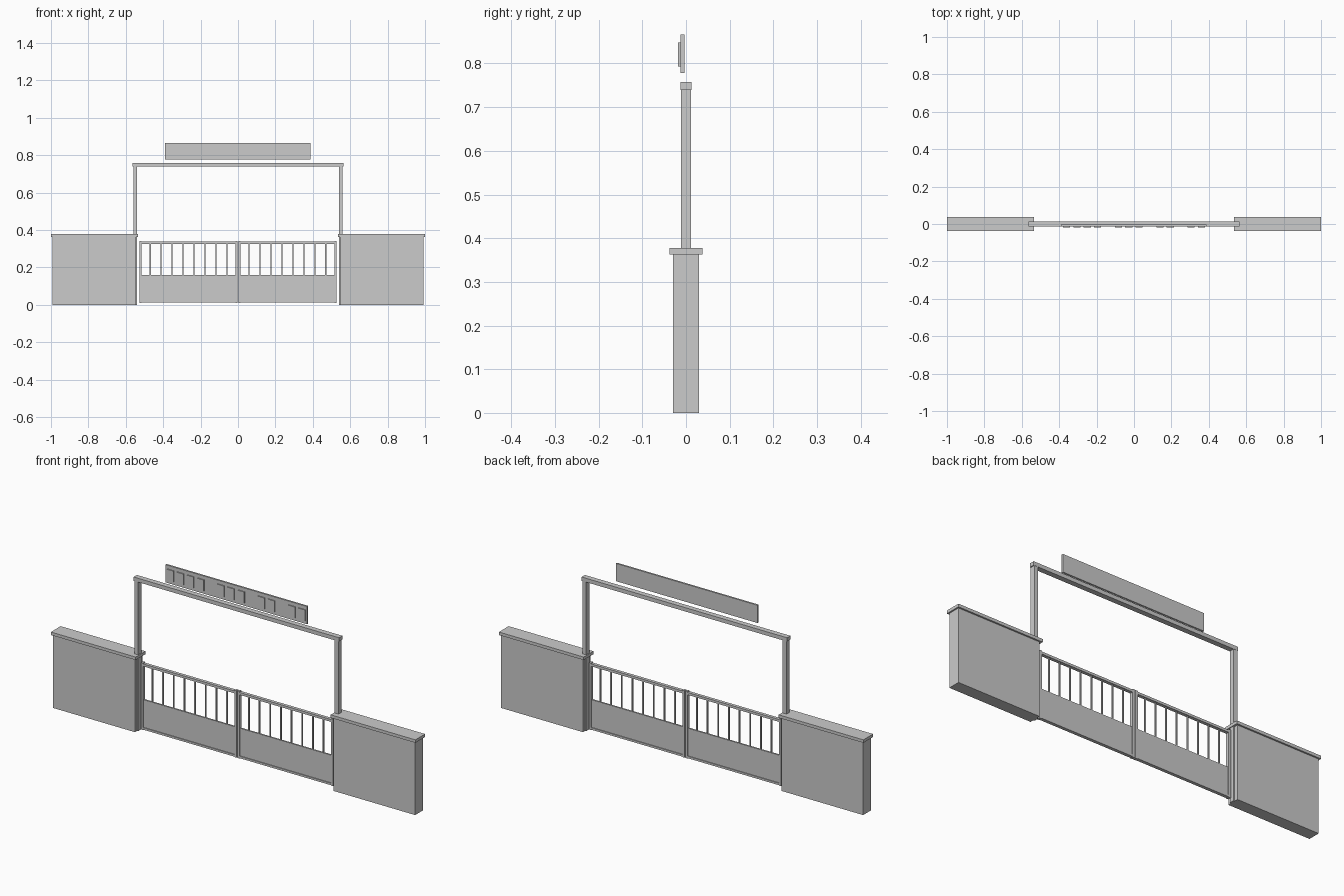
import bpy

cube = bpy.data.objects.get("Cube")
if cube:
    bpy.data.objects.remove(cube, do_unlink=True)

# One plain grey for everything
grey = bpy.data.materials.new("plain grey")
grey.use_nodes = True
GREY = (0.6, 0.6, 0.6, 1)
grey.diffuse_color = GREY
grey.node_tree.nodes["Principled BSDF"].inputs["Base Color"].default_value = GREY


def box(name, x, y, z):
    """Box from (low, high) extents on each axis."""
    bpy.ops.mesh.primitive_cube_add(size=1)
    ob = bpy.context.object
    ob.name = name
    ob.location = [(a + b) / 2 for a, b in (x, y, z)]
    ob.scale = [abs(b - a) for a, b in (x, y, z)]
    bpy.ops.object.transform_apply(location=True, rotation=False, scale=True)
    ob.data.materials.append(grey)
    return ob


def pair(name, x, y, z):
    """Box built on the left and mirrored to the right."""
    box("left_" + name, x, y, z)
    box("right_" + name, (-x[1], -x[0]), y, z)


# Side walls with overhanging copings
pair("wall", (0.545, 0.993), (-0.03, 0.03), (0, 0.363))
pair("wall_coping", (0.535, 1.0), (-0.038, 0.038), (0.363, 0.378))

# Portal frame
pair("portal_post", (0.539, 0.56), (-0.012, 0.012), (0, 0.742))
box("portal_beam", (-0.564, 0.564), (-0.013, 0.013), (0.739, 0.758))

# Gate leaves: stiles, rails, solid lower panel and bars
STILE, FRAME = 0.012, (-0.008, 0.008)
INNER, OUTER = 0.002, 0.527
SPAN = (INNER + STILE, OUTER - STILE)
pair("gate_inner_stile", (INNER, SPAN[0]), FRAME, (0.01, 0.342))
pair("gate_outer_stile", (SPAN[1], OUTER), FRAME, (0.01, 0.342))
pair("gate_top_rail", SPAN, FRAME, (0.326, 0.338))
pair("gate_bottom_rail", SPAN, FRAME, (0.012, 0.022))
pair("gate_panel", SPAN, (-0.004, 0.004), (0.022, 0.159))
BARS = 8
for i in range(BARS):
    x = SPAN[0] + (i + 0.78) * (SPAN[1] - SPAN[0]) / (BARS + 0.56)
    pair(f"gate_bar_{i + 1}", (x - 0.003, x + 0.003), (-0.003, 0.003), (0.159, 0.326))

# Sign board above the beam, with groups of plain raised plates
box("sign_board", (-0.39, 0.388), (-0.013, -0.004), (0.778, 0.866))
slot = 0
for group in (4, 3, 2, 2):
    for _ in range(group):
        x = -0.361 + slot * 0.0555
        box(f"sign_plate_{slot + 1}", (x - 0.019, x + 0.019), (-0.018, -0.013), (0.793, 0.848))
        slot += 1
    slot += 1
